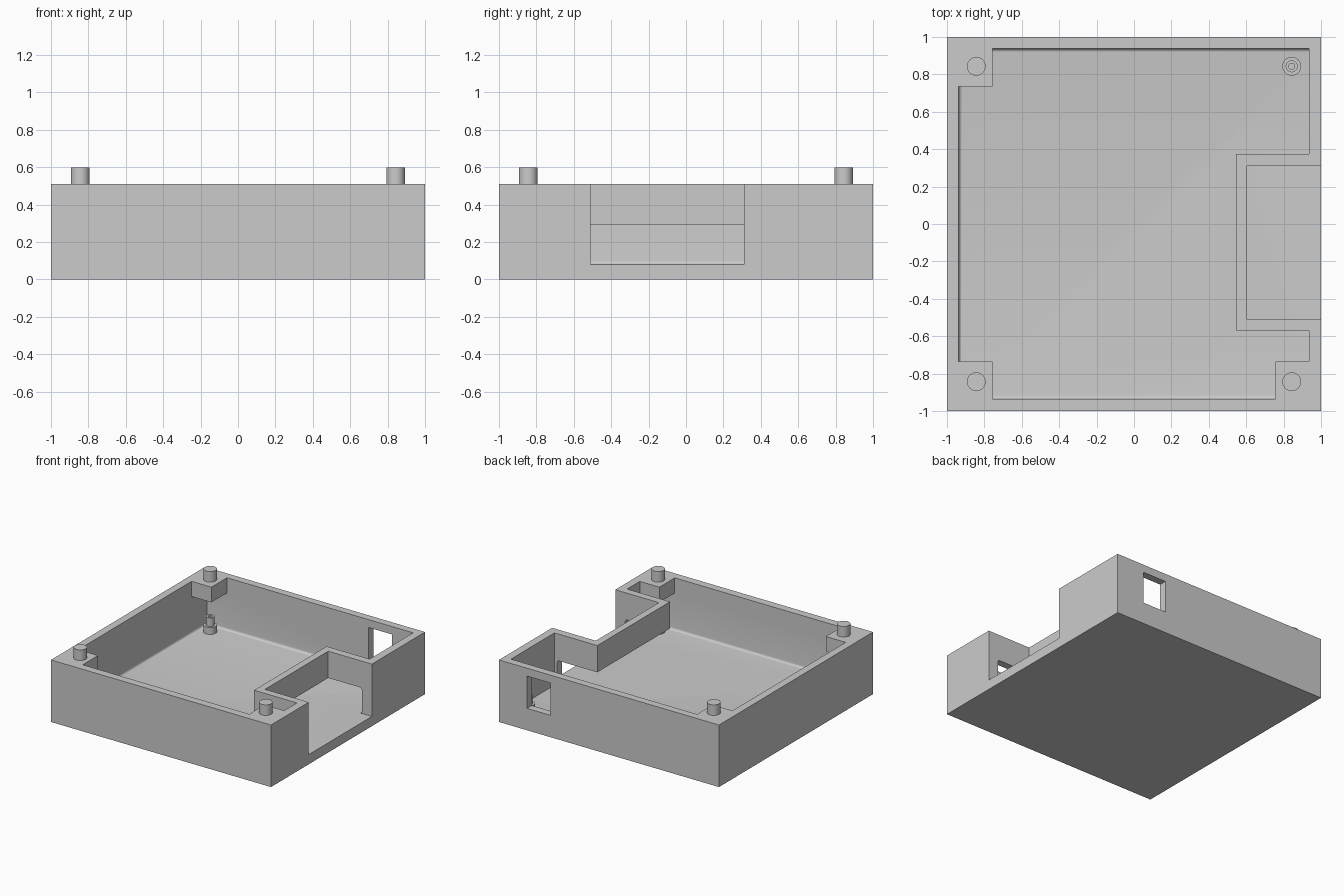
import bpy
import bmesh
import math

old = bpy.data.objects.get("Cube")
if old:
    bpy.data.objects.remove(old, do_unlink=True)

GREY = (0.6, 0.6, 0.6, 1.0)
mat = bpy.data.materials.new("matte_grey")
mat.use_nodes = True
mat.diffuse_color = GREY
mat.node_tree.nodes["Principled BSDF"].inputs["Base Color"].default_value = GREY

TOP, FLOOR, OVER = 0.51, 0.08, 0.7
POST = 0.843


def finish(bm, name):
    bmesh.ops.recalc_face_normals(bm, faces=bm.faces)
    mesh = bpy.data.meshes.new(name)
    bm.to_mesh(mesh)
    bm.free()
    mesh.materials.append(mat)
    obj = bpy.data.objects.new(name, mesh)
    bpy.context.collection.objects.link(obj)
    return obj


def box(name, x, y, z, round_edge=None, radius=0.02):
    """Box from ranges; edges whose midpoint passes round_edge are rounded."""
    bm = bmesh.new()
    bmesh.ops.create_cube(bm, size=1)
    for v in bm.verts:
        v.co = [r[0] if c < 0 else r[1] for c, r in zip(v.co, (x, y, z))]
    if round_edge:
        edges = [e for e in bm.edges
                 if round_edge((e.verts[0].co + e.verts[1].co) / 2)]
        bmesh.ops.bevel(bm, geom=edges, offset=radius, segments=5,
                        profile=0.5, affect='EDGES')
    return finish(bm, name)


def turned(name, profile, x, y):
    """Spin a radius/height profile around a vertical axis."""
    bm = bmesh.new()
    verts = [bm.verts.new((r, 0, z)) for r, z in profile]
    edges = [bm.edges.new(pair) for pair in zip(verts, verts[1:])]
    bmesh.ops.spin(bm, geom=verts + edges, cent=(0, 0, 0), axis=(0, 0, 1),
                   angle=math.tau, steps=32)
    bmesh.ops.remove_doubles(bm, verts=bm.verts, dist=0.0005)
    obj = finish(bm, name)
    obj.location = (x, y, 0)
    return obj


def combine(target, other, operation):
    mod = target.modifiers.new(operation.lower(), 'BOOLEAN')
    mod.operation = operation
    mod.solver = 'EXACT'
    mod.object = other
    bpy.context.view_layer.objects.active = target
    bpy.ops.object.modifier_apply(modifier=mod.name)
    bpy.data.objects.remove(other, do_unlink=True)


def smooth(obj):
    bpy.ops.object.select_all(action='DESELECT')
    obj.select_set(True)
    bpy.context.view_layer.objects.active = obj
    bpy.ops.object.shade_smooth_by_angle(angle=math.radians(35))


# Tray with a cavity that has rounded floor edges on three sides
tray = box("tray", (-1, 1), (-1, 1), (0, 0.6))
cavity = box("cavity", (-0.937, 0.935), (-0.935, 0.938), (FLOOR, OVER),
             lambda m: m.z < 0.1 and m.x < 0.5)
combine(tray, cavity, 'DIFFERENCE')

# Hanging blocks in three corners
for sx, sy in ((-1, 1), (-1, -1), (1, -1)):
    block = box("corner_block", sorted((sx * 0.757, sx * 0.97)),
                sorted((sy * 0.735, sy * 0.97)), (0.385, 0.65))
    combine(tray, block, 'UNION')

# Walled side bay, open to the outside and undercut towards the cavity
combine(tray, box("bay_wall", (0.545, 0.97), (-0.57, 0.373), (0.04, 0.65)), 'UNION')
combine(tray, box("bay", (0.603, 1.1), (-0.51, 0.31), (FLOOR, OVER)), 'DIFFERENCE')
undercut = box("undercut", (0.5, 0.91), (-0.6, 0.4), (FLOOR, 0.29),
               lambda m: m.x > 0.9 and abs(m.y) < 0.2)
combine(tray, undercut, 'DIFFERENCE')

# Rear window, then trim everything level with the rim
combine(tray, box("window", (0.53, 0.745), (0.9, 1.1), (0.18, 0.445)), 'DIFFERENCE')
combine(tray, box("trim", (-2, 2), (-2, 2), (TOP, 1)), 'DIFFERENCE')
smooth(tray)

# Locating pegs on the blocks and stepped hollow posts on the floor
for sx in (-1, 1):
    for sy in (-1, 1):
        place = ("right", "left")[sx > 0] + ("_front", "_back")[sy > 0]
        x, y = sx * POST, sy * POST
        smooth(turned("post_" + place, [
            (0.05, FLOOR), (0.05, 0.137), (0.032, 0.137), (0.032, 0.207),
            (0.016, 0.207), (0.016, 0.1), (0, 0.1)], x, y))
        if (sx, sy) != (1, 1):
            smooth(turned("peg_" + place, [
                (0.05, TOP), (0.05, 0.597), (0, 0.597)], x, y))
